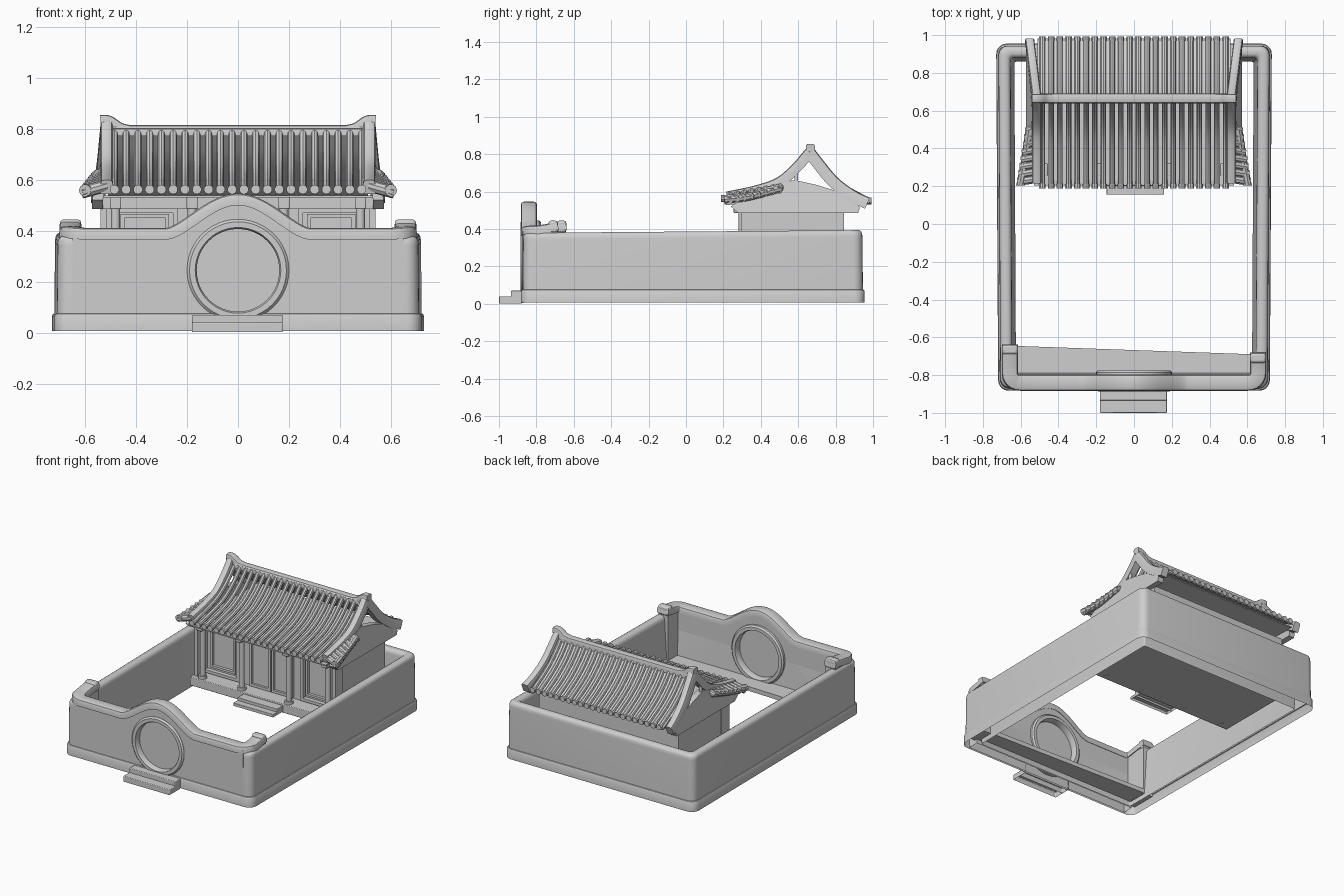
import bpy, bmesh, math
from mathutils import Vector

old = bpy.data.objects.get("Cube")
if old:
    bpy.data.objects.remove(old, do_unlink=True)

GREY = (0.62, 0.62, 0.62, 1)
mat = bpy.data.materials.new("stone_grey")
mat.use_nodes = True
mat.diffuse_color = GREY
mat.node_tree.nodes["Principled BSDF"].inputs["Base Color"].default_value = GREY
parts = []


def finish(name, bm):
    bmesh.ops.recalc_face_normals(bm, faces=bm.faces)
    mesh = bpy.data.meshes.new(name)
    bm.to_mesh(mesh)
    bm.free()
    mesh.materials.append(mat)
    ob = bpy.data.objects.new(name, mesh)
    bpy.context.collection.objects.link(ob)
    parts.append(ob)
    return ob


def loft(name, loops, closed=False, hollow=False):
    """Skin matching loops; closed joins last to first, hollow leaves the first end open."""
    bm = bmesh.new()
    rows = [[bm.verts.new(p) for p in lp] for lp in loops]
    n = len(rows[0])
    pairs = list(zip(rows, rows[1:])) + ([(rows[-1], rows[0])] if closed else [])
    for a, b in pairs:
        for i in range(n):
            bm.faces.new((a[i], a[(i + 1) % n], b[(i + 1) % n], b[i]))
    if not closed:
        bm.faces.new(rows[-1])
        if not hollow:
            bm.faces.new(rows[0])
    return finish(name, bm)


def box(name, x, y, z, bevel=0, hollow=False):
    corners = [(x[0], y[0]), (x[1], y[0]), (x[1], y[1]), (x[0], y[1])]
    ob = loft(name, [[(a, b, h) for a, b in corners] for h in z], hollow=hollow)
    if bevel:
        m = ob.modifiers.new("bevel", 'BEVEL')
        m.width, m.segments = bevel, 2
    return ob


def sweep(name, path, section, side=None):
    """Run a (side, normal) section along a path; without a side vector it stays level."""
    path = [Vector(p) for p in path]
    loops = []
    for i, p in enumerate(path):
        t = path[min(i + 1, len(path) - 1)] - path[max(i - 1, 0)]
        s = Vector(side) if side else t.cross((0, 0, 1)).normalized()
        nrm = s.cross(t).normalized()
        loops.append([p + s * u + nrm * v for u, v in section])
    return loft(name, loops)


def circle(r, n=10):
    return [(r * math.cos(2 * math.pi * i / n), r * math.sin(2 * math.pi * i / n)) for i in range(n)]


def rect(w, h, c=0):
    if not c:
        return [(-w, -h), (w, -h), (w, h), (-w, h)]
    return [(-w, -h), (w, -h), (w, h - c), (w - c * .3, h - c * .3), (w - c, h),
            (c - w, h), (c * .3 - w, h - c * .3), (-w, h - c)]


def curve(pts, steps=4):
    """Catmull-Rom smoothing."""
    p = [Vector(q) for q in pts]
    p = [2 * p[0] - p[1]] + p + [2 * p[-1] - p[-2]]
    out = []
    for a, b, c, d in zip(p, p[1:], p[2:], p[3:]):
        for k in range(steps):
            t = k / steps
            out.append(.5 * (2 * b + (c - a) * t + (2 * a - 5 * b + 4 * c - d) * t * t
                             + (3 * b - a - 3 * c + d) * t ** 3))
    return out + [p[-2]]


def cylinder(name, r, a, b, n=16):
    a, b = Vector(a), Vector(b)
    d = (b - a).normalized()
    side = Vector((0, 0, 1)) if abs(d.z) < .7 else Vector((1, 0, 0))
    return sweep(name, [a, b], circle(r, n), (side - d * side.dot(d)).normalized())


# Courtyard wall: plinth, leaning face and rounded coping in one ring
def wall_loop(inset, z):
    hw, y0, y1, r = .73 - inset, -.882 + inset, .955 - inset, max(.055 - inset * .5, .01)
    pts = []
    for k, (cx, cy) in enumerate([(hw - r, y1 - r), (r - hw, y1 - r), (r - hw, y0 + r), (hw - r, y0 + r)]):
        for j in range(6):
            a = math.pi / 2 * (k + j / 5)
            x, y = cx + r * math.cos(a), cy + r * math.sin(a)
            lift = .008 * y if z > .3 else 0
            pts.append((x * (1 - .008 * (1 - y)), y, z + lift))
    return pts


wall_profile = [(0, .006), (0, .066), (.004, .074), (.009, .076), (.012, .35), (.013, .366), (.018, .378),
                (.029, .386), (.056, .386), (.067, .38), (.074, .369), (.076, .355), (.096, .006)]
wall = loft("courtyard_wall", [wall_loop(*p) for p in wall_profile], closed=True)


# Front wall with arched top
def arch(x):
    f = .5 + .5 * math.cos(math.pi * min(abs(x) / .28, 1))
    return .388 + .135 * f ** .75


xs = [-.6, -.45] + [-.3 + .02 * i for i in range(31)] + [.45, .6]
outline = [(-.65, .01), (.65, .01), (.65, .388)] + [(x, arch(x)) for x in reversed(xs)] + [(-.65, .388)]
front = loft("front_wall", [[(x, y, z) for x, z in outline] for y in (-.874, -.8)])


# Coping over the arch, turning the corners into short rising returns
def corner(s, back):
    turn = [(s * (.607 + .05 * math.sin(a)), -.79 - .05 * math.cos(a), .388 + .008 * math.sin(a))
            for a in [math.pi / 12 * k for k in range(1, 7)]]
    return turn + [(s * .657, -.74, .404), (s * .657, back, .418)]


cap = [(x, -.84, arch(x)) for x in xs]
sweep("front_coping", corner(-1, -.64)[::-1] + cap + corner(1, -.685), rect(.043, .023, .016))

# Round gate: opening, recessed panel and ring moulding
GZ = .245
cutter = cylinder("gate_cutter", .165, (0, -1.1, GZ), (0, -.6, GZ), 48)
for ob in (wall, front):
    m = ob.modifiers.new("gate", 'BOOLEAN')
    m.operation, m.object, m.solver = 'DIFFERENCE', cutter, 'EXACT'
    bpy.context.view_layer.objects.active = ob
    bpy.ops.object.modifier_apply(modifier=m.name)
    # Hollow underside
    bm = bmesh.new()
    bm.from_mesh(ob.data)
    under = [f for f in bm.faces if max(v.co.z for v in f.verts) < .02]
    bmesh.ops.delete(bm, geom=under, context='FACES')
    bm.to_mesh(ob.data)
    bm.free()
parts.remove(cutter)
bpy.data.objects.remove(cutter, do_unlink=True)
cylinder("gate_panel", .17, (0, -.845, GZ), (0, -.82, GZ), 48)
ring = [(.162, -.875), (.168, -.886), (.19, -.886), (.2, -.876), (.2, -.785), (.19, -.775), (.168, -.775), (.162, -.79)]
loft("gate_ring", [[(r * math.cos(a), y, GZ + r * math.sin(a)) for r, y in ring]
                   for a in [2 * math.pi * i / 48 for i in range(48)]], closed=True)

# Entrance steps, inner floor strip and corner returns
box("entrance_lower_step", (-.18, .175), (-1, -.88), (.002, .04), .004, True)
box("entrance_upper_step", (-.18, .175), (-.935, -.87), (.005, .07), .004, True)
strip = [(-.64, -.8), (.64, -.8), (.64, -.69), (-.64, -.645)]
loft("inner_floor_strip", [[(x, y, z) for x, y in strip] for z in (.045, .075)])
for s, side, back in ((-1, "right", -.64), (1, "left", -.685)):
    box(side + "_corner_return", sorted((s * .62, s * .694)), (-.82, back - .003), (.04, .41))
    box(side + "_corner_block", sorted((s * .615, s * .698)), (back - .05, back), (.38, .444), .012)

# House platform, step and body
box("house_platform", (-.555, .555), (.265, .855), (.085, .145), .004)
box("house_lower_step", (-.145, .16), (.155, .28), (.095, .115), .003, True)
box("house_upper_step", (-.145, .16), (.2, .28), (.1, .135), .003, True)
box("house_body", (-.535, .535), (.375, .845), (.13, .495))
box("front_beam", (-.55, .55), (.285, .315), (.485, .53))
for x in (-.48, -.18, .18, .48):
    cylinder("column", .018, (x, .3, .084), (x, .3, .5))
    cylinder("column_base", .028, (x, .3, .14), (x, .3, .165))
    box("column_bracket", (x - .022, x + .022), (.255, .32), (.485, .54), .004)


def frame(name, x, z, w, depth):
    y = (.375 - depth, .38)
    for xa in (x[0], x[1] - w):
        box(name, (xa, xa + w), y, z)
    for za in (z[0], z[1] - w):
        box(name, x, y, (za, za + w))


for s in (-1, 1):
    box("wing_wall", sorted((s * .515, s * .54)), (.294, .38), (.14, .495))
    frame("window_outer_frame", sorted((s * .235, s * .515)), (.16, .49), .02, .03)
    frame("window_inner_frame", sorted((s * .27, s * .46)), (.2, .465), .015, .02)
    frame("door_frame", sorted((s * .003, s * .165)), (.15, .48), .018, .015)

# Gable ends and soffit
gable = [(.28, .485), (.24, .52), (.31, .575), (.45, .63), (.58, .662), (.7, .635), (.85, .588), (.93, .515), (.92, .485)]
for s in (-1, 1):
    loft("gable_end", [[(s * (x - .25 * max(z - .53, 0)), y, z) for y, z in gable] for x in (.53, .572)])
box("soffit", (-.53, .53), (.205, .95), (.53, .538))

# Main roof: open tile rows in front, sheeted rows behind, round eave ends
slopes = {"front": [(.2, .562), (.35, .596), (.47, .636), (.57, .703), (.65, .785)],
          "back": [(.67, .79), (.75, .7), (.85, .622), (.98, .55)]}
sheet = curve([(0, .64, .805)] + [(0, y, z - .012) for y, z in slopes["back"]])
sweep("back_roof_sheet", sheet, rect(.51, .004), (1, 0, 0))
ROWS = 22
for side, prof in slopes.items():
    end = Vector((0, *(prof[0] if side == "front" else prof[-1])))
    out = Vector((0, -.012 if side == "front" else .012, 0))
    for i in range(ROWS):
        x = Vector((-.485 + .97 * i / (ROWS - 1), 0, 0))
        sweep(side + "_tile_row", [p + x for p in curve([(0, y, z) for y, z in prof])], circle(.0145, 8), (1, 0, 0))
        cylinder(side + "_eave_end", .0185, end + x - out, end + x + out, 10)

# Ridge with raised ends
sweep("ridge", [(-.53, .665, .793), (.53, .665, .793)], rect(.025, .021, .01), (0, -1, 0))

verge_front = [(.22, .572), (.37, .604), (.5, .65), (.6, .738), (.66, .81)]
verge_back = [(.66, .81), (.71, .745), (.79, .65), (.89, .576), (.97, .538)]
for s, side in ((-1, "right"), (1, "left")):
    # Curved verge rolls
    sweep(side + "_front_verge", curve([(s * .515, y, z) for y, z in verge_front]),
          rect(.024, .028, .014), (1, 0, 0))
    sweep(side + "_back_verge", curve([(s * (.515 + .12 * (y - .66)), y, z) for y, z in verge_back]),
          rect(.024, .032, .014), (1, 0, 0))
    tip = [(.43, .795), (.465, .805), (.495, .826), (.515, .834), (.54, .834)]
    sweep(side + "_ridge_tip", curve([(s * x, .665, z) for x, z in tip]), rect(.024, .02, .01), (0, -s, 0))
    box(side + "_gable_pendant", sorted((s * .515, s * .535)), (.58, .6), (.645, .71), .006)
    # Ribbed side eave
    rib = 8
    for i in range(rib):
        t = i / (rib - 1)
        y, z = .225 + .27 * t, .555 + .058 * t
        cylinder(side + "_side_eave_rib", .024 - .004 * t, (s * .515, y + .015, z + .022),
                 (s * (.612 - .045 * t), y, z - .005), 10)
    sweep(side + "_side_eave_roll", curve([(s * .6, .205, .558), (s * .575, .33, .573), (s * .55, .5, .618)]),
          circle(.024), (1, 0, 0))

bpy.ops.object.select_all(action='DESELECT')
for ob in parts:
    ob.select_set(True)
bpy.context.view_layer.objects.active = wall
bpy.ops.object.shade_smooth_by_angle(angle=math.radians(35))
